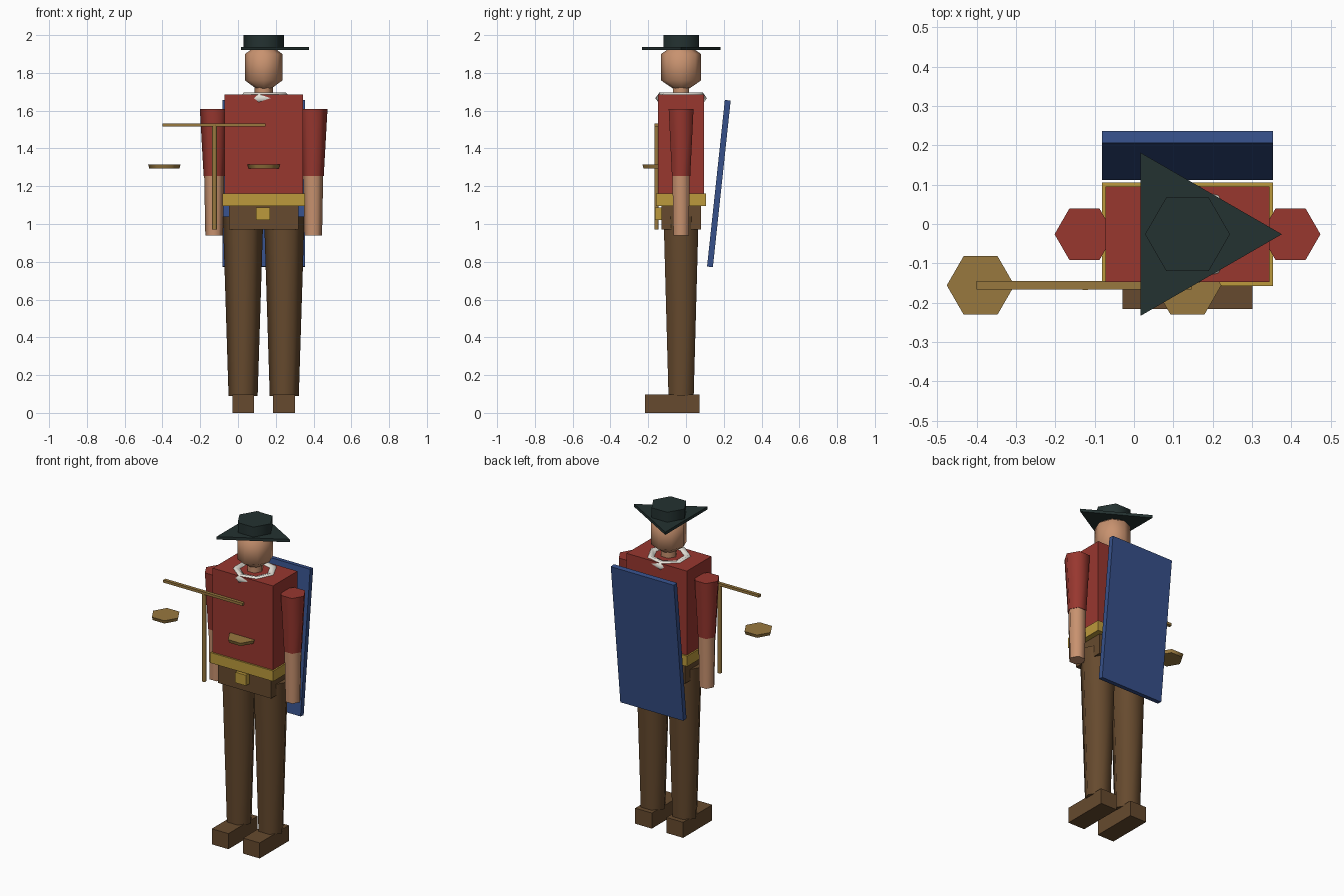
import bpy, bmesh, math
from mathutils import Matrix

cube = bpy.data.objects.get("Cube")
if cube:
    bpy.data.objects.remove(cube, do_unlink=True)

CX, CY = 0.136, -0.026   # body axis
POLE_X, POLE_Y = -0.127, -0.156


def material(name, hexcode):
    srgb = [int(hexcode[i:i + 2], 16) / 255 for i in (0, 2, 4)]
    col = [c / 12.92 if c < 0.04 else ((c + 0.055) / 1.055) ** 2.4 for c in srgb] + [1]
    m = bpy.data.materials.new(name)
    m.use_nodes = True
    m.diffuse_color = col
    m.node_tree.nodes["Principled BSDF"].inputs["Base Color"].default_value = col
    return m


red = material("shirt red", "98372F")
skin = material("skin", "C8926F")
brown = material("trouser brown", "664A2E")
gold = material("belt gold", "BC9A3C")
wood = material("scale wood", "98783F")
dark = material("hat dark green", "243231")
blue = material("cape blue", "36508A")
white = material("collar white", "E4E1D8")


def add_object(name, bm, mat):
    bmesh.ops.recalc_face_normals(bm, faces=bm.faces)
    mesh = bpy.data.meshes.new(name)
    bm.to_mesh(mesh)
    bm.free()
    mesh.materials.append(mat)
    ob = bpy.data.objects.new(name, mesh)
    bpy.context.collection.objects.link(ob)
    return ob


def box(name, mat, centre, size, tilt=0):
    bm = bmesh.new()
    bmesh.ops.create_cube(bm, size=1, matrix=Matrix.Diagonal((*size, 1)))
    ob = add_object(name, bm, mat)
    ob.location = centre
    ob.rotation_euler.x = math.radians(tilt)
    return ob


def turned(name, mat, x, y, profile, sides=6, y_scale=1):
    """Stack of rings (radius, height) around a vertical axis, first corner on +x."""
    bm = bmesh.new()
    rings = []
    for r, z in profile:
        angles = [math.tau * i / sides for i in range(sides)]
        rings.append([bm.verts.new((r * math.cos(a), r * math.sin(a) * y_scale, z))
                      for a in angles])
    bm.faces.new(rings[0])
    bm.faces.new(rings[-1])
    for low, high in zip(rings, rings[1:]):
        for i in range(sides):
            j = (i + 1) % sides
            bm.faces.new((low[i], low[j], high[j], high[i]))
    ob = add_object(name, bm, mat)
    ob.location = (x, y, 0)
    bpy.ops.object.select_all(action='DESELECT')
    bpy.context.view_layer.objects.active = ob
    ob.select_set(True)
    bpy.ops.object.shade_smooth_by_angle(angle=math.radians(65))
    return ob


# Trunk
box("torso", red, (CX, CY, 1.4), (0.416, 0.242, 0.57))
box("belt", gold, (CX, CY, 1.128), (0.435, 0.263, 0.065))
box("hips", brown, (CX, CY, 1.04), (0.368, 0.21, 0.14))
box("buckle", gold, (CX - 0.003, -0.145, 1.055), (0.073, 0.04, 0.066))

# Legs, shoes and arms
for side, s in (("right", -1), ("left", 1)):
    turned(side + "_leg", brown, CX + s * 0.109, CY, [(0.077, 0.09), (0.107, 1.04)])
    box(side + "_shoe", brown, (CX + s * 0.108, -0.073, 0.0485), (0.115, 0.287, 0.097))
    arm_x = CX + s * 0.262
    turned(side + "_sleeve", red, arm_x, CY, [(0.056, 1.255), (0.076, 1.61)])
    turned(side + "_forearm", skin, arm_x, CY, [(0.047, 0.94), (0.053, 1.26)])

# Head and neck
turned("neck", skin, CX, CY, [(0.048, 1.66), (0.048, 1.76)])
turned("head", skin, CX, CY,
       [(0.01, 1.695), (0.099, 1.76), (0.099, 1.9), (0.01, 1.965)], 8, 1.07)

# Collar
bpy.ops.mesh.primitive_torus_add(major_segments=7, minor_segments=5,
                                 major_radius=0.109, minor_radius=0.031,
                                 location=(CX, CY, 1.666))
collar = bpy.context.object
collar.name = "collar"
collar.data.materials.append(white)
bpy.ops.object.shade_smooth()

# Three-cornered hat
turned("hat_brim", dark, CX, CY, [(0.24, 1.92), (0.24, 1.938)], 3)
turned("hat_crown", dark, CX, CY, [(0.108, 1.93), (0.108, 2.0)])

# Tilted back panel
box("back_panel", blue, (CX, 0.174, 1.214), (0.435, 0.031, 0.887), -6.1)

# Balance scale held in front
turned("scale_pole", wood, POLE_X + 0.003, POLE_Y, [(0.0135, 0.97), (0.0135, 1.528)])
box("scale_beam", wood, (POLE_X, POLE_Y, 1.523), (0.546, 0.021, 0.016))
for side, s in (("right", -1), ("left", 1)):
    turned(side + "_scale_pan", wood, POLE_X + s * 0.263, POLE_Y,
           [(0.08, 1.295), (0.086, 1.315)])
